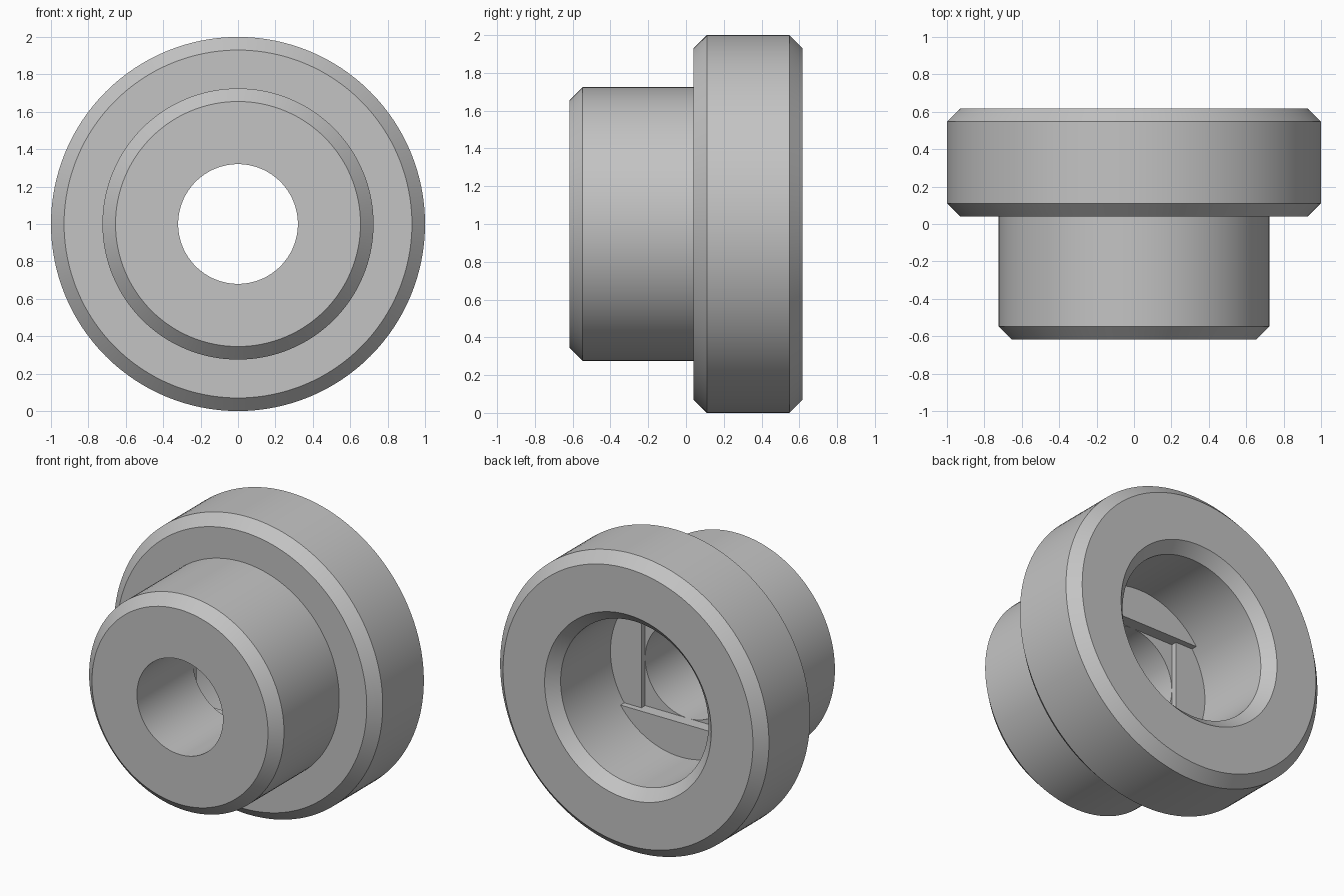
import bpy, bmesh, math

if "Cube" in bpy.data.objects:
    bpy.data.objects.remove(bpy.data.objects["Cube"], do_unlink=True)

SEGMENTS = 128
CHAMFER = 0.07
HALF = 0.617          # half length along y
FLANGE = 0.04         # y of the flange shoulder
HUB_R, BORE_R, POCKET_R, RIM_R = 0.725, 0.32, 0.55, 0.62
FLOOR = HALF - 0.64   # y of the pocket floor

grey = bpy.data.materials.new("plain grey")
grey.use_nodes = True
color = (0.55, 0.55, 0.55, 1)
grey.diffuse_color = color
grey.node_tree.nodes["Principled BSDF"].inputs["Base Color"].default_value = color


def finish(name, bm):
    bmesh.ops.recalc_face_normals(bm, faces=bm.faces)
    mesh = bpy.data.meshes.new(name)
    bm.to_mesh(mesh)
    bm.free()
    mesh.materials.append(grey)
    ob = bpy.data.objects.new(name, mesh)
    ob.location.z = 1
    bpy.context.collection.objects.link(ob)
    bpy.ops.object.select_all(action='DESELECT')
    ob.select_set(True)
    bpy.context.view_layer.objects.active = ob
    bpy.ops.object.shade_smooth_by_angle(angle=math.radians(30))
    return ob


def lathe(name, profile):
    """Revolve a closed (radius, y) profile around the y axis."""
    bm = bmesh.new()
    rings = []
    for i in range(SEGMENTS):
        a = math.tau * i / SEGMENTS
        rings.append([bm.verts.new((r * math.cos(a), y, r * math.sin(a))) for r, y in profile])
    n = len(profile)
    for i in range(SEGMENTS):
        p, q = rings[i], rings[(i + 1) % SEGMENTS]
        for j in range(n):
            k = (j + 1) % n
            bm.faces.new((p[j], p[k], q[k], q[j]))
    return finish(name, bm)


def slab(name, outline, y0, y1):
    """Extrude an (x, z) outline from y0 to y1."""
    bm = bmesh.new()
    face = bm.faces.new([bm.verts.new((x, y0, z)) for x, z in outline])
    out = bmesh.ops.extrude_face_region(bm, geom=[face])
    verts = [v for v in out["geom"] if isinstance(v, bmesh.types.BMVert)]
    bmesh.ops.translate(bm, vec=(0, y1 - y0, 0), verts=verts)
    return finish(name, bm)


def arc(radius, middle, spread, steps=32):
    return [(radius * math.cos(a), radius * math.sin(a))
            for a in (middle + spread * (2 * i / steps - 1) for i in range(steps + 1))]


# Flanged bushing with stepped bore
lathe("flanged_bushing", [
    (BORE_R, -HALF),
    (HUB_R - CHAMFER, -HALF),
    (HUB_R, -HALF + CHAMFER),
    (HUB_R, FLANGE),
    (1 - CHAMFER, FLANGE),
    (1, FLANGE + CHAMFER),
    (1, HALF - CHAMFER),
    (1 - CHAMFER, HALF),
    (RIM_R, HALF),
    (POCKET_R, HALF - CHAMFER),
    (POCKET_R, FLOOR),
    (BORE_R, FLOOR),
])

# Upper and lower steps in the pocket, cut off along straight chords
seat_r = POCKET_R + 0.004
base = FLOOR - 0.004
for name, sign in (("upper_step", 1), ("lower_step", -1)):
    outline = arc(seat_r, sign * math.pi / 2, math.acos(BORE_R / seat_r))
    slab(name, outline, base, HALF - 0.56)

# Lower side steps that square off the opening between the chords
for name, sign in (("left_step", 1), ("right_step", -1)):
    middle = 0 if sign > 0 else math.pi
    outline = arc(seat_r, middle, math.asin(BORE_R / seat_r))
    outline += [(sign * BORE_R, sign * BORE_R), (sign * BORE_R, -sign * BORE_R)]
    slab(name, outline, base, HALF - 0.60)
